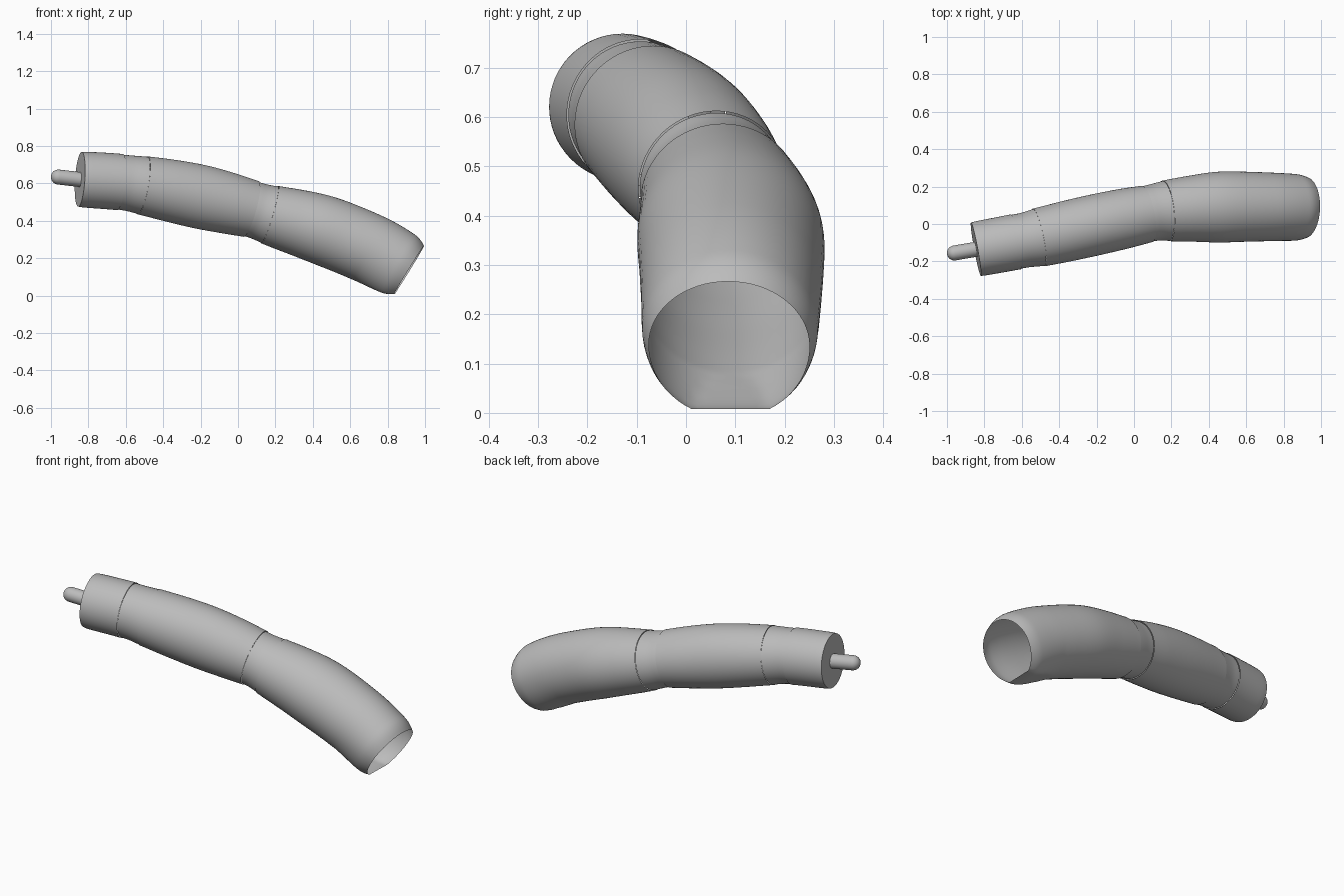
import bpy, bmesh, math
from mathutils import Vector

cube = bpy.data.objects.get("Cube")
if cube:
    bpy.data.objects.remove(cube, do_unlink=True)

grey = bpy.data.materials.new("plain grey")
grey.use_nodes = True
COLOUR = (0.5, 0.5, 0.5, 1)
grey.diffuse_color = COLOUR
grey.node_tree.nodes["Principled BSDF"].inputs["Base Color"].default_value = COLOUR

SIDES = 64
# Centre line of the whole arm: x, y, z
SPINE = [Vector(p) for p in (
    (-0.845, -0.135, 0.622), (-0.63, -0.095, 0.607), (-0.5, -0.070, 0.588),
    (-0.2, -0.003, 0.528), (0.06, 0.052, 0.466), (0.17, 0.070, 0.433),
    (0.45, 0.090, 0.352), (0.7, 0.092, 0.252), (0.86, 0.089, 0.170),
    (0.915, 0.0875, 0.137))]


def cubic(keys, x):
    """Smooth value at x through keys whose first entry is x."""
    i = max(k for k in range(len(keys) - 1) if k == 0 or keys[k][0] <= x)
    a, b = keys[i], keys[i + 1]
    before, after = keys[max(i - 1, 0)], keys[min(i + 2, len(keys) - 1)]
    h = b[0] - a[0]
    t = (x - a[0]) / h
    out = []
    for c in range(1, len(a)):
        m0 = (b[c] - before[c]) / (b[0] - before[0]) * h
        m1 = (after[c] - a[c]) / (after[0] - a[0]) * h
        out.append((2*t**3 - 3*t*t + 1)*a[c] + (t**3 - 2*t*t + t)*m0
                   + (3*t*t - 2*t**3)*b[c] + (t**3 - t*t)*m1)
    return out


def spine(x):
    return Vector((x, *cubic(SPINE, x)))


def finish(name, bm):
    bmesh.ops.recalc_face_normals(bm, faces=bm.faces)
    mesh = bpy.data.meshes.new(name)
    bm.to_mesh(mesh)
    bm.free()
    mesh.materials.append(grey)
    obj = bpy.data.objects.new(name, mesh)
    bpy.context.collection.objects.link(obj)
    bpy.ops.object.select_all(action='DESELECT')
    obj.select_set(True)
    bpy.context.view_layer.objects.active = obj
    bpy.ops.object.shade_smooth_by_angle(angle=math.radians(35))
    return obj


def sleeve(name, keys, steps, cap_start=False, flat_end=False):
    """Sweep rings along the spine; keys hold x, side radius, upright radius."""
    bm = bmesh.new()
    rings = []
    for s in range(steps + 1):
        x = keys[0][0] + (keys[-1][0] - keys[0][0]) * s / steps
        side_r, up_r = cubic(keys, x)
        centre = spine(x)
        lo, hi = max(x - 0.03, SPINE[0][0]), min(x + 0.03, SPINE[-1][0])
        along = (spine(hi) - spine(lo)).normalized()
        side = Vector((0, 0, 1)).cross(along).normalized()
        up = along.cross(side)
        # The underside flattens toward the open mouth
        flat = max(0, (x - 0.7) / 0.215) * 0.14 if flat_end else 0
        ring = []
        for k in range(SIDES):
            a = math.tau * k / SIDES
            v = math.sin(a) * up_r
            if v < 0:
                v = max(v * (1 + flat), -up_r)
            ring.append(bm.verts.new(centre + side * math.cos(a) * side_r + up * v))
        rings.append(ring)
    for r, q in zip(rings, rings[1:]):
        for k in range(SIDES):
            n = (k + 1) % SIDES
            bm.faces.new((r[k], r[n], q[n], q[k]))
    if cap_start:
        bm.faces.new(rings[0])
    return finish(name, bm)


# Shoulder end, closed by a flat disc
sleeve("shoulder_sleeve", [(-0.845, 0.145, 0.146), (-0.82, 0.147, 0.149),
                           (-0.63, 0.149, 0.151)], 16, cap_start=True)
# Recessed band between shoulder and upper arm
sleeve("upper_joint_band", [(-0.63, 0.146, 0.147), (-0.58, 0.147, 0.149),
                            (-0.51, 0.155, 0.155)], 10)
# Upper arm
sleeve("upper_arm", [(-0.51, 0.157, 0.157), (-0.35, 0.162, 0.167),
                     (-0.2, 0.163, 0.171), (-0.05, 0.160, 0.164),
                     (0.07, 0.153, 0.154)], 40)
# Recessed band at the elbow
sleeve("elbow_band", [(0.07, 0.150, 0.150), (0.11, 0.152, 0.150),
                      (0.17, 0.160, 0.157)], 10)
# Forearm, open at the mouth
sleeve("forearm", [(0.17, 0.163, 0.160), (0.3, 0.176, 0.174),
                   (0.45, 0.189, 0.186), (0.6, 0.187, 0.188),
                   (0.76, 0.182, 0.186), (0.86, 0.178, 0.178),
                   (0.89, 0.172, 0.168), (0.915, 0.163, 0.152)], 60, flat_end=True)

# Round-tipped peg on the shoulder disc
PEG_R = 0.04
tip = Vector((-0.96, -0.155, 0.634))
base = Vector((-0.82, -0.131, 0.618))
axis = (base - tip).normalized()
turn = axis.to_track_quat('Z', 'Y')
profile = [(PEG_R * math.sin(i * math.pi / 16), -PEG_R * math.cos(i * math.pi / 16))
           for i in range(9)] + [(PEG_R, (base - tip).length)]
bm = bmesh.new()
verts = [bm.verts.new((r, 0, z)) for r, z in profile]
edges = [bm.edges.new(p) for p in zip(verts, verts[1:])]
bmesh.ops.spin(bm, geom=verts + edges, axis=(0, 0, 1), cent=(0, 0, 0),
               angle=math.tau, steps=32)
bmesh.ops.remove_doubles(bm, verts=bm.verts, dist=0.0005)
for v in bm.verts:
    v.co = turn @ v.co + tip
finish("peg", bm)
